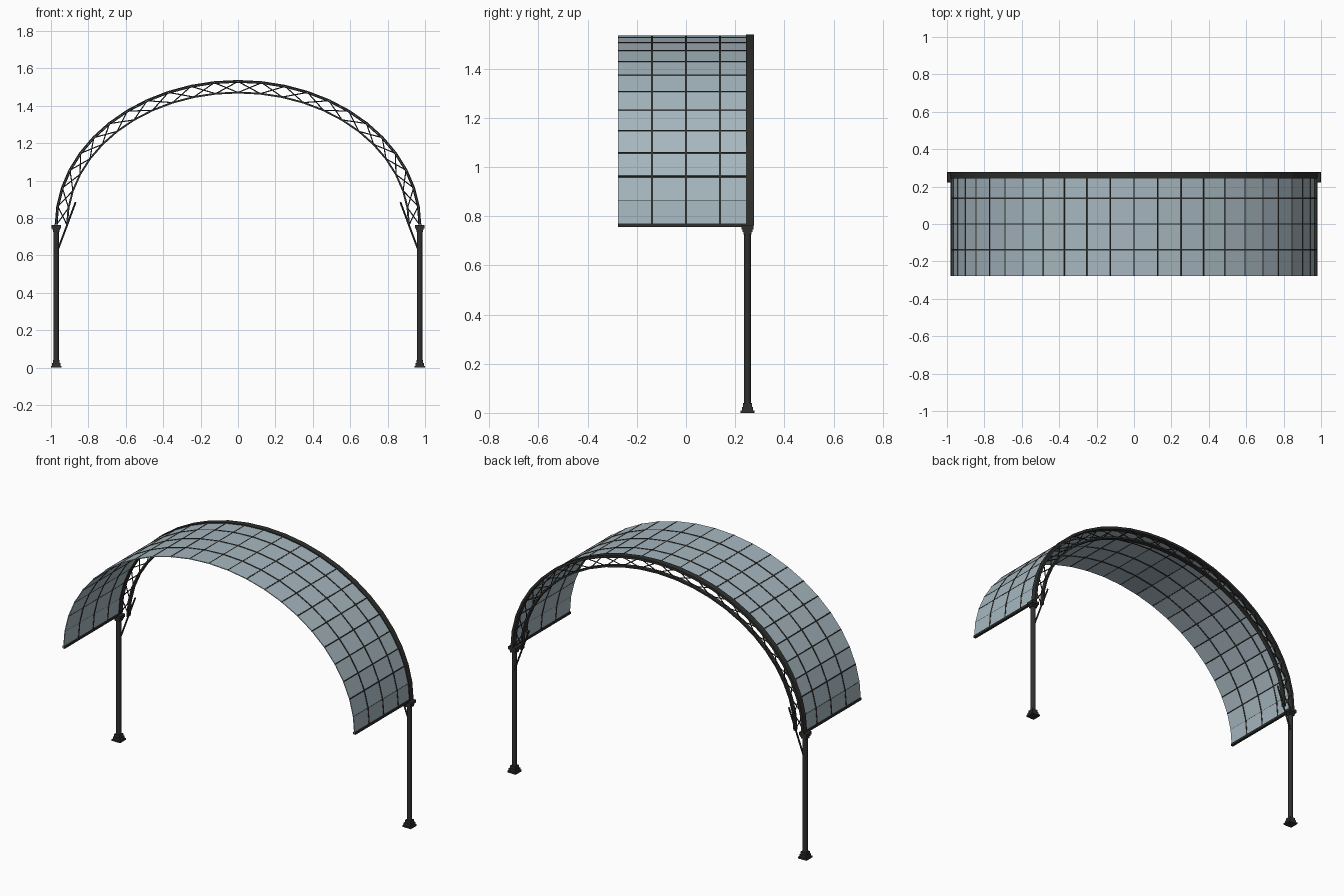
import bpy, bmesh, math
from mathutils import Vector

if "Cube" in bpy.data.objects:
    bpy.data.objects.remove(bpy.data.objects["Cube"])

def material(name, col):
    m = bpy.data.materials.new(name)
    m.diffuse_color = (*col, 1)
    m.use_nodes = True
    m.node_tree.nodes["Principled BSDF"].inputs["Base Color"].default_value = m.diffuse_color
    return m

IRON = material("dark iron", (0.028, 0.030, 0.027))
GLASS = material("blue grey glass", (0.38, 0.47, 0.52))

N = 24                 # panels around the arch
ZC = 0.762             # springing height
COL_X, COL_Y = 0.972, 0.25
ROOF_Y0, ROOF_Y1 = -0.277, 0.25

def arc(a, b, k):
    """Point k (0..N) of a half ellipse, as (x, z)."""
    t = math.pi * k / N
    return -a * math.cos(t), ZC + b * math.sin(t)

def finish(name, bm, mat):
    bmesh.ops.recalc_face_normals(bm, faces=bm.faces)
    me = bpy.data.meshes.new(name)
    bm.to_mesh(me)
    bm.free()
    me.materials.append(mat)
    ob = bpy.data.objects.new(name, me)
    bpy.context.collection.objects.link(ob)
    return ob

def add_band(bm, a, b, thick, y0, y1):
    """Rectangular section swept along the half ellipse (a, b = outer radii)."""
    rings = []
    for k in range(N + 1):
        xo, zo = arc(a, b, k)
        xi, zi = arc(a - thick, b - thick, k)
        rings.append([bm.verts.new(p) for p in
                      ((xo, y0, zo), (xo, y1, zo), (xi, y1, zi), (xi, y0, zi))])
    for r, s in zip(rings, rings[1:]):
        for i in range(4):
            j = (i + 1) % 4
            bm.faces.new((r[i], r[j], s[j], s[i]))
    bm.faces.new(rings[0])
    bm.faces.new(rings[-1])

def add_bar(bm, p, q, r, sides=6):
    """Straight round bar between two points."""
    p, q = Vector(p), Vector(q)
    d = q - p
    rot = d.to_track_quat('Z', 'Y').to_matrix().to_4x4()
    rot.translation = (p + q) / 2
    bmesh.ops.create_cone(bm, cap_ends=True, segments=sides, radius1=r,
                          radius2=r, depth=d.length, matrix=rot)

def add_box(bm, x0, x1, y0, y1, z0, z1):
    vs = bmesh.ops.create_cube(bm, size=1)["verts"]
    for v in vs:
        v.co = ((x0 + x1) / 2 + v.co.x * (x1 - x0),
                (y0 + y1) / 2 + v.co.y * (y1 - y0),
                (z0 + z1) / 2 + v.co.z * (z1 - z0))

# curved glass roof
bm = bmesh.new()
add_band(bm, 0.975, 0.770, 0.005, ROOF_Y0, ROOF_Y1)
finish("glass_roof", bm, GLASS)

# arched glazing ribs
bm = bmesh.new()
for y in (-0.139, 0.0, 0.139):
    add_band(bm, 0.977, 0.772, 0.009, y - 0.004, y + 0.004)
finish("roof_ribs", bm, IRON)

# lengthwise glazing bars
bm = bmesh.new()
for k in range(1, N):
    x, z = arc(0.9725, 0.7675, k)
    add_bar(bm, (x, ROOF_Y0, z), (x, ROOF_Y1, z), 0.003 if k in (1, N - 1) else 0.0045)
finish("roof_purlins", bm, IRON)

# eave beams
bm = bmesh.new()
for s in (-1, 1):
    x = s * 0.972
    add_box(bm, x - 0.008, x + 0.008, ROOF_Y0, ROOF_Y1, ZC - 0.006, ZC + 0.008)
finish("eave_beams", bm, IRON)

# truss chords
bm = bmesh.new()
add_band(bm, 0.980, 0.776, 0.015, 0.243, 0.277)
finish("truss_outer_chord", bm, IRON)
bm = bmesh.new()
add_band(bm, 0.919, 0.714, 0.010, 0.247, 0.273)
finish("truss_inner_chord", bm, IRON)

# crossed lattice bars between the chords
bm = bmesh.new()
for k in range(N):
    for i, j, y in ((k, k + 1, 0.257), (k + 1, k, 0.263)):
        xo, zo = arc(0.972, 0.768, i)
        xi, zi = arc(0.914, 0.709, j)
        add_bar(bm, (xo, y, zo), (xi, y, zi), 0.003)
finish("truss_lattice", bm, IRON)

# columns with stepped base and capital, plus slanted braces
STEPS = ((0.028, 0.0, 0.010), (0.023, 0.010, 0.024), (0.018, 0.024, 0.040),
         (0.017, 0.725, 0.735), (0.020, 0.735, 0.745), (0.025, 0.745, 0.762))
for s, side in ((-1, "left"), (1, "right")):
    x = s * COL_X
    bm = bmesh.new()
    add_bar(bm, (x, COL_Y, 0.02), (x, COL_Y, 0.75), 0.0145, 12)
    ob = finish(side + "_column_shaft", bm, IRON)
    for p in ob.data.polygons:
        p.use_smooth = len(p.vertices) == 4
    bm = bmesh.new()
    for h, z0, z1 in STEPS:
        add_box(bm, x - h, x + h, COL_Y - h, COL_Y + h, z0, z1)
    finish(side + "_column_base_and_capital", bm, IRON)
    bm = bmesh.new()
    add_bar(bm, (s * 0.967, 0.258, 0.62), (s * 0.868, 0.258, 0.885), 0.005, 8)
    finish(side + "_brace", bm, IRON)
